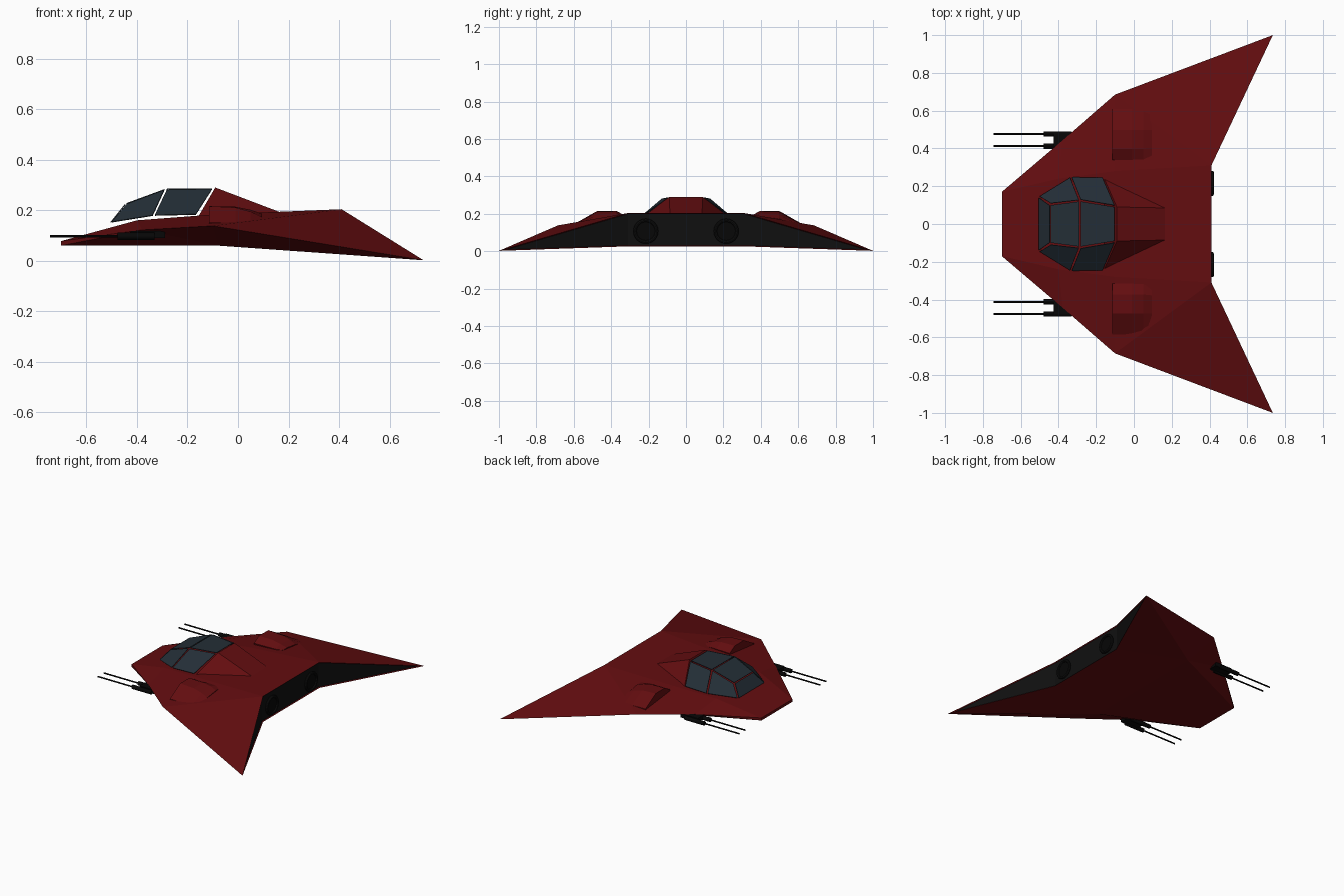
import bpy, bmesh, math
from mathutils import Vector

if "Cube" in bpy.data.objects:
    bpy.data.objects.remove(bpy.data.objects["Cube"], do_unlink=True)


def material(name, rgb, rough=0.6):
    m = bpy.data.materials.new(name)
    m.use_nodes = True
    m.diffuse_color = (*rgb, 1)
    b = m.node_tree.nodes["Principled BSDF"]
    b.inputs["Base Color"].default_value = (*rgb, 1)
    b.inputs["Roughness"].default_value = rough
    return m


RED = material("dark red", (0.125, 0.004, 0.005))
GLASS = material("blue grey glass", (0.017, 0.027, 0.037))
BLACK = material("engine black", (0.005, 0.005, 0.005))
GUN = material("gun black", (0.002, 0.002, 0.002))


def mesh_object(name, verts, faces, *mats):
    bm = bmesh.new()
    vs = [bm.verts.new(v) for v in verts]
    for f in faces:
        bm.faces.new([vs[i] for i in f])
    bmesh.ops.recalc_face_normals(bm, faces=bm.faces)
    me = bpy.data.meshes.new(name)
    bm.to_mesh(me)
    bm.free()
    ob = bpy.data.objects.new(name, me)
    bpy.context.collection.objects.link(ob)
    for m in mats:
        me.materials.append(m)
    return ob


def rod(name, x0, x1, y, z, r, mat, sides=12):
    bpy.ops.mesh.primitive_cylinder_add(vertices=sides, radius=r, depth=x1 - x0,
        location=((x0 + x1) / 2, y, z), rotation=(0, math.pi / 2, 0))
    ob = bpy.context.object
    ob.name = name
    ob.data.materials.append(mat)
    bpy.ops.object.shade_smooth_by_angle()
    return ob


def box(name, lo, hi, mat):
    c = [(a + b) / 2 for a, b in zip(lo, hi)]
    bpy.ops.mesh.primitive_cube_add(size=1, location=c)
    ob = bpy.context.object
    ob.name = name
    ob.scale = [b - a for a, b in zip(lo, hi)]
    ob.data.materials.append(mat)
    return ob


# Hull: one half's corner points, mirrored across y
half = [
    (-0.70, 0.17, 0.078),   # 0 nose top
    (-0.40, 0.24, 0.160),   # 1 deck front
    (-0.10, 0.28, 0.183),   # 2 deck middle
    (0.41, 0.31, 0.204),    # 3 deck rear
    (-0.38, 0.442, 0.122),  # 4 side edge
    (-0.10, 0.685, 0.138),  # 5 shoulder
    (0.735, 1.00, 0.002),   # 6 wing tip
    (-0.70, 0.17, 0.060),   # 7 nose bottom
    (-0.08, 0.45, 0.060),   # 8 belly middle
    (0.41, 0.31, 0.026),    # 9 belly rear
]
n = len(half)
verts = half + [(x, -y, z) for x, y, z in half]
side = [(0, 1, 4), (1, 2, 5, 4), (2, 3, 5), (3, 6, 5),
        (0, 4, 7), (7, 4, 8), (4, 5, 8), (5, 6, 8), (8, 6, 9), (3, 9, 6)]
faces = side + [tuple(i + n for i in reversed(f)) for f in side]
for a, b in [(0, 1), (1, 2), (2, 3), (3, 9), (9, 8), (8, 7), (7, 0)]:
    faces.append((a, b, b + n, a + n))
hull = mesh_object("hull", verts, faces, RED, BLACK)

# Black recessed panels on the trailing faces
bm = bmesh.new()
bm.from_mesh(hull.data)
rear = [f for f in bm.faces if f.normal.x > 0.6]
bmesh.ops.inset_region(bm, faces=rear, thickness=0.005, depth=-0.006,
                       use_even_offset=True)
for f in rear:
    f.material_index = 1
bm.to_mesh(hull.data)
bm.free()

# Engine nozzles: ring with a darker core
for s, label in ((1, "back"), (-1, "front")):
    rod(f"engine_core_{label}", 0.38, 0.413, s * 0.215, 0.107, 0.05, GUN, 24)
    bpy.ops.mesh.primitive_torus_add(major_radius=0.058, minor_radius=0.009,
        major_segments=24, minor_segments=8, location=(0.414, s * 0.215, 0.107),
        rotation=(0, math.pi / 2, 0))
    ring = bpy.context.object
    ring.name = f"engine_ring_{label}"
    ring.data.materials.append(BLACK)
    bpy.ops.object.shade_smooth_by_angle()

# Canopy: separate thin panes with narrow gaps between them
low = [(-0.505, 0.145, 0.150), (-0.335, 0.25, 0.177), (-0.163, 0.25, 0.180)]
top = [(-0.445, 0.105, 0.225), (-0.287, 0.125, 0.283), (-0.098, 0.095, 0.285)]


def flip(p):
    return (p[0], -p[1], p[2])


def pane(name, pts, gap=0.005):
    pts = [Vector(p) for p in pts]
    c = sum(pts, Vector()) / len(pts)
    pts = [p + (c - p).normalized() * gap * 1.4 for p in pts]
    ob = mesh_object(name, pts, [tuple(range(len(pts)))], GLASS)
    mod = ob.modifiers.new("thickness", "SOLIDIFY")
    mod.thickness = 0.004
    mod.offset = 0


pane("windscreen", [low[0], top[0], flip(top[0]), flip(low[0])])
pane("roof_pane_front", [top[0], top[1], flip(top[1]), flip(top[0])])
pane("roof_pane_rear", [top[1], top[2], flip(top[2]), flip(top[1])])
for f, label in ((lambda p: p, "back"), (flip, "front")):
    for i in range(2):
        pane(f"side_pane_{i + 1}_{label}",
             [f(low[i]), f(top[i]), f(top[i + 1]), f(low[i + 1])])

# Fairing sloping from the canopy down to the rear deck
fair = [(-0.163, 0.255, 0.165), (-0.09, 0.09, 0.29), (0.165, 0.085, 0.193),
        (0.165, 0.085, 0.165)]
mesh_object("canopy_fairing", fair + [flip(p) for p in fair],
            [(0, 1, 2), (0, 2, 3), (4, 6, 5), (4, 7, 6), (1, 5, 6, 2),
             (0, 4, 5, 1), (2, 6, 7, 3), (0, 3, 7, 4)], RED)

# Shoulder pods: cross-sections (y, z) lofted along x
sections = [
    (-0.115, [(0.328, 0.185), (0.385, 0.216), (0.485, 0.216), (0.598, 0.152)]),
    (-0.01, [(0.328, 0.187), (0.385, 0.214), (0.485, 0.211), (0.598, 0.150)]),
    (0.05, [(0.330, 0.187), (0.385, 0.202), (0.485, 0.194), (0.598, 0.146)]),
    (0.095, [(0.350, 0.184), (0.390, 0.186), (0.485, 0.173), (0.598, 0.140)]),
]
for s, label in ((1, "back"), (-1, "front")):
    pv = []
    for x, sec in sections:
        ring = [(0.34, 0.12)] + sec + [(0.598, 0.12)]
        pv += [(x, s * y + 0.012, z) for y, z in ring]
    k = 6
    pf = [tuple(range(k)), tuple(range(3 * k, 4 * k))]
    for r in range(3):
        for i in range(k):
            j = (i + 1) % k
            pf.append((r * k + i, r * k + j, (r + 1) * k + j, (r + 1) * k + i))
    mesh_object(f"shoulder_pod_{label}", pv, pf, RED)

# Twin guns under each leading edge
for s, label in ((1, "back"), (-1, "front")):
    for i, y in enumerate((0.412, 0.477)):
        rod(f"gun_barrel_{label}_{i + 1}", -0.745, -0.46, s * y, 0.097, 0.005, GUN, 8)
        rod(f"gun_body_{label}_{i + 1}", -0.478, -0.33, s * y, 0.097, 0.014, GUN)
    ys = sorted((s * 0.412, s * 0.477))
    box(f"gun_mount_{label}", (-0.425, ys[0], 0.09), (-0.29, ys[1], 0.118), GUN)
